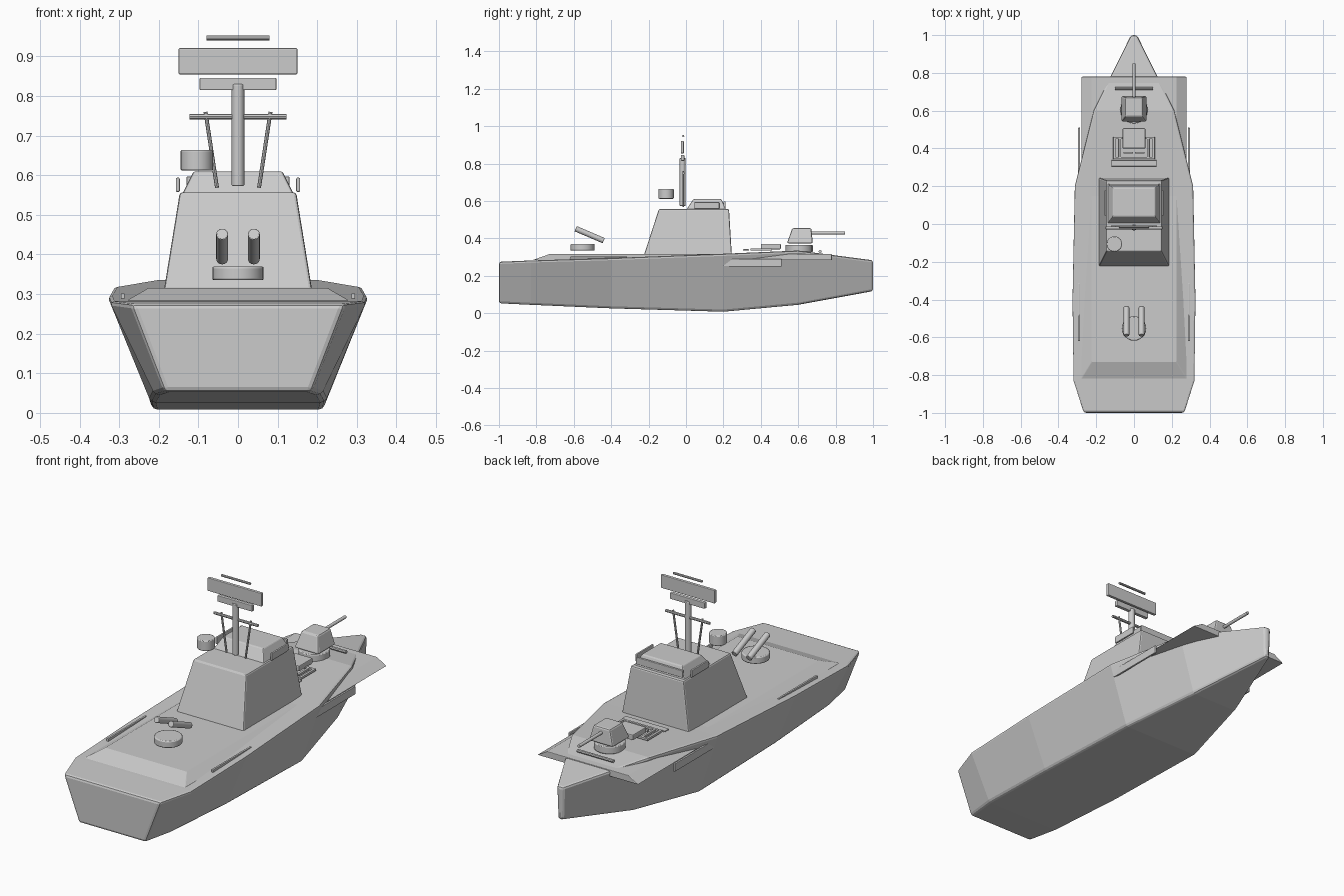
import bpy, bmesh, math
from mathutils import Vector

cube = bpy.data.objects.get("Cube")
if cube:
    bpy.data.objects.remove(cube, do_unlink=True)

grey = bpy.data.materials.new("ship_grey")
grey.use_nodes = True
COLOUR = (0.6, 0.6, 0.6, 1)
grey.diffuse_color = COLOUR
grey.node_tree.nodes["Principled BSDF"].inputs["Base Color"].default_value = COLOUR


def finish(name, bm, bevel=0.0, smooth=False):
    bmesh.ops.recalc_face_normals(bm, faces=bm.faces)
    mesh = bpy.data.meshes.new(name)
    bm.to_mesh(mesh)
    bm.free()
    mesh.materials.append(grey)
    ob = bpy.data.objects.new(name, mesh)
    bpy.context.collection.objects.link(ob)
    if bevel:
        mod = ob.modifiers.new("Bevel", "BEVEL")
        mod.width, mod.segments = bevel, 2
        mod.limit_method, mod.angle_limit = "ANGLE", math.radians(35)
    if smooth:
        bpy.ops.object.select_all(action="DESELECT")
        ob.select_set(True)
        bpy.context.view_layer.objects.active = ob
        bpy.ops.object.shade_smooth_by_angle(angle=math.radians(35))
    return ob


def loft(name, rings, bevel=0.0):
    """Skin a row of equal-sized rings and cap both ends."""
    bm = bmesh.new()
    rows = [[bm.verts.new(p) for p in ring] for ring in rings]
    n = len(rows[0])
    for a, b in zip(rows, rows[1:]):
        for i in range(n):
            j = (i + 1) % n
            bm.faces.new((a[i], a[j], b[j], b[i]))
    bm.faces.new(rows[0])
    bm.faces.new(rows[-1])
    return finish(name, bm, bevel)


def rect(hw, y0, y1, z):
    return [(-hw, y0, z), (hw, y0, z), (hw, y1, z), (-hw, y1, z)]


def frustum(name, low, high, bevel=0.005):
    return loft(name, [rect(*low), rect(*high)], bevel)


def box(name, x, y, z, bevel=0.003):
    """Box from its x, y and z ranges."""
    ring = lambda h: [(x[0], y[0], h), (x[1], y[0], h), (x[1], y[1], h), (x[0], y[1], h)]
    return loft(name, [ring(z[0]), ring(z[1])], bevel)


def rod(name, a, b, r, sides=16, bevel=0.0):
    a, b = Vector(a), Vector(b)
    bm = bmesh.new()
    bmesh.ops.create_cone(bm, cap_ends=True, segments=sides, radius1=r, radius2=r, depth=(b - a).length)
    turn = (b - a).to_track_quat("Z", "Y").to_matrix().to_4x4()
    turn.translation = (a + b) / 2
    bmesh.ops.transform(bm, matrix=turn, verts=bm.verts)
    return finish(name, bm, bevel, True)


# Hull: y, deck half width, deck height, keel half width, keel height
stations = [(-1, .27, .275, .185, .053), (-.83, .325, .282, .21, .045),
            (-.4, .33, .295, .22, .026), (.2, .317, .318, .215, .008),
            (.6, .217, .335, .13, .045), (1, .016, .283, .012, .118)]
loft("hull", [[(-d, y, h), (d, y, h), (k, y, b), (-k, y, b)]
              for y, d, h, k, b in stations], 0.012)

# Raised deck block that sticks out sideways near the bow
loft("raised_deck", [rect(.28, -.82, .78, .284), rect(.225, -.73, .78, .316)], 0.003)

# Deckhouse and bridge
frustum("deckhouse", (.187, -.225, .245, .31), (.147, -.145, .23, .557), 0.007)
frustum("bridge", (.142, 0, .215, .55), (.112, .04, .19, .61), 0.005)
box("bridge_front_window", (-.13, .13), (.2, .212), (.563, .597))

for s, side in ((1, "left"), (-1, "right")):
    x = lambda a, b: tuple(sorted((s * a, s * b)))
    box(side + "_bridge_window", x(.147, .157), (.045, .178), (.558, .594))
    box(side + "_front_rail", x(.286, .296), (.2, .51), (.25, .29), 0.002)
    box(side + "_rear_rail", x(.286, .296), (-.62, -.315), (.26, .302), 0.002)
    # Mast stay and aft launch tube
    rod(side + "_mast_stay", (s * .053, -.015, .568), (s * .082, -.015, .76), .005, 8)
    rod(side + "_launch_tube", (s * .04, -.59, .452), (s * .04, -.44, .388), .015, 16, .002)

# Mast with radar bars
rod("mast", (0, -.018, .573), (0, -.018, .83), .016, 16, .003)
rod("mast_yard", (-.122, -.015, .748), (.122, -.015, .748), .007, 8)
box("lower_radar", (-.097, .097), (-.027, -.009), (.815, .846))
box("upper_radar", (-.15, .15), (-.028, -.012), (.855, .921))
rod("top_antenna", (-.08, -.015, .947), (.08, -.015, .947), .006, 8)
rod("radar_drum", (-.104, -.106, .612), (-.104, -.106, .664), .041, 24, .004)

# Aft launcher base
rod("launcher_base", (0, -.553, .335), (0, -.553, .37), .065, 24, .005)

# Bow gun
rod("gun_base", (0, .605, .328), (0, .605, .366), .073, 16, .004)
frustum("gun_turret", (.068, .54, .678, .374), (.046, .568, .67, .455), 0.008)
rod("gun_barrel", (0, .66, .429), (0, .85, .429), .008, 12)
rod("breakwater_bar", (-.1, .717, .33), (.1, .717, .33), .008, 8)

# Missile box and its deck frame
box("missile_box", (-.06, .06), (.4, .507), (.342, .37), 0.004)
box("deck_step", (-.12, .12), (.305, .338), (.334, .342))
for y in (.35, .455):
    box("frame_cross_bar", (-.11, .11), (y - .006, y + .006), (.336, .347), 0.001)
for x in (-.104, -.075, .075, .104):
    box("frame_long_bar", (x - .006, x + .006), (.35, .455), (.336, .347), 0.001)
for x in (-.03, .03):
    box("frame_inner_bar", (x - .025, x + .025), (.372, .382), (.336, .347), 0.001)
